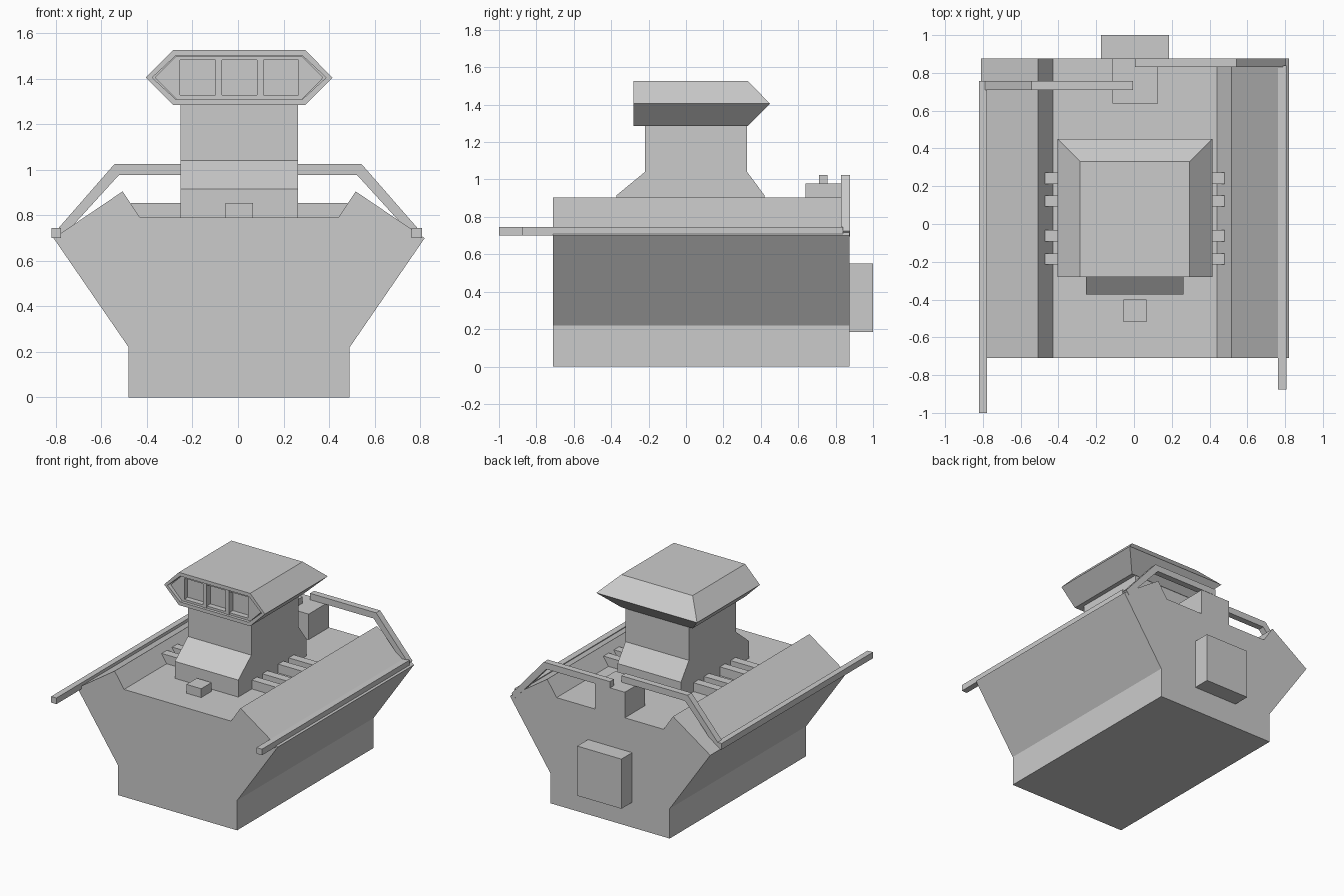
import bpy, bmesh
from mathutils import Vector

if "Cube" in bpy.data.objects:
    bpy.data.objects.remove(bpy.data.objects["Cube"])


def finish(name, bm):
    bmesh.ops.recalc_face_normals(bm, faces=bm.faces)
    mesh = bpy.data.meshes.new(name)
    bm.to_mesh(mesh)
    bm.free()
    obj = bpy.data.objects.new(name, mesh)
    bpy.context.collection.objects.link(obj)
    return obj


def prism(name, profile, lo, hi, axis="y"):
    """Extrude an (x, z) profile along y, or a (y, z) profile along x."""
    bm = bmesh.new()
    place = (lambda a, b: (a, lo, b)) if axis == "y" else (lambda a, b: (lo, a, b))
    face = bm.faces.new([bm.verts.new(place(a, b)) for a, b in profile])
    grown = bmesh.ops.extrude_face_region(bm, geom=[face])["geom"]
    step = Vector((0, hi - lo, 0)) if axis == "y" else Vector((hi - lo, 0, 0))
    bmesh.ops.translate(bm, vec=step, verts=[v for v in grown if isinstance(v, bmesh.types.BMVert)])
    return finish(name, bm)


def box(name, x0, x1, y0, y1, z0, z1):
    return prism(name, [(x0, z0), (x1, z0), (x1, z1), (x0, z1)], y0, y1)


CX = 0.005   # centre line of hull and tower
DECK = 0.79
BACK = 0.875

# Hull with raised side flanges around a sunken deck
half = [(0.485, 0), (0.485, 0.22), (0.815, 0.70), (0.512, 0.905), (0.435, DECK)]
hull_profile = [(CX + x, z) for x, z in half] + [(CX - x, z) for x, z in reversed(half)]
prism("hull", hull_profile, -0.71, BACK)

# Tower, flared toward the base
prism("tower", [(-0.372, DECK), (-0.372, 0.915), (-0.22, 1.04), (-0.22, 1.29),
                (0.327, 1.29), (0.327, 1.04), (0.42, 0.915), (0.42, DECK)],
      -0.253, 0.263, axis="x")

# Cabin: hexagonal front, hipped back, recessed window
hexagon = [(-0.41, 1.405), (-0.29, 1.285), (0.29, 1.285),
           (0.41, 1.405), (0.29, 1.526), (-0.29, 1.526)]
bm = bmesh.new()
front = [bm.verts.new((CX + x, -0.28, z)) for x, z in hexagon]
rear = [bm.verts.new((CX + x, 0.45 if abs(x) > 0.4 else 0.33, z)) for x, z in hexagon]
for i in range(6):
    j = (i + 1) % 6
    bm.faces.new((front[i], front[j], rear[j], rear[i]))
bm.faces.new(rear[0:4])
bm.faces.new(rear[3:6] + rear[0:1])
window = bm.faces.new(front)
bmesh.ops.recalc_face_normals(bm, faces=bm.faces)
bmesh.ops.inset_region(bm, faces=[window], thickness=0.028)
grown = bmesh.ops.extrude_face_region(bm, geom=[window])["geom"]
bmesh.ops.translate(bm, vec=(0, 0.06, 0), verts=[v for v in grown if isinstance(v, bmesh.types.BMVert)])
if window.is_valid:
    bmesh.ops.delete(bm, geom=[window], context="FACES_ONLY")
finish("cabin", bm)

# Window frame: mullions, top and bottom strips, triangular side panels
for x in (-0.085, 0.098):
    box("window_mullion", x - 0.014, x + 0.014, -0.265, -0.22, 1.312, 1.498)
for z in (1.312, 1.482):
    box("window_strip", -0.255, 0.265, -0.26, -0.22, z, z + 0.016)
for s in (-1, 1):
    prism("window_side_panel", [(CX + s * 0.26, 1.312), (CX + s * 0.278, 1.312), (CX + s * 0.37, 1.405),
                                (CX + s * 0.278, 1.498), (CX + s * 0.26, 1.498)], -0.26, -0.22)

# Deck ribs on both sides of the tower
for s in (-1, 1):
    for y in (0.243, 0.122, -0.063, -0.185):
        xs = sorted((CX + s * 0.25, CX + s * 0.475))
        box("deck_rib", xs[0], xs[1], y - 0.03, y + 0.03, DECK, 0.855)

# Deck hatch, arm support and rear pack
box("deck_hatch", -0.055, 0.065, -0.52, -0.40, DECK, 0.855)
box("arm_support", -0.115, 0.128, 0.638, BACK, DECK, 0.978)
box("rear_pack", -0.175, 0.185, BACK, 1.0, 0.185, 0.55)

# Bent arms leading out to the long side rails
arm = [(0.005, 0.978), (0.522, 0.978), (0.78, 0.695), (0.805, 0.725), (0.543, 1.025), (0.005, 1.025)]
prism("left_arm", [(-x, z) for x, z in arm], 0.71, 0.757)
prism("right_arm", arm, 0.83, 0.877)
box("left_rail", -0.82, -0.777, -1.0, 0.757, 0.70, 0.745)
box("right_rail", 0.763, 0.808, -0.875, 0.84, 0.70, 0.745)
